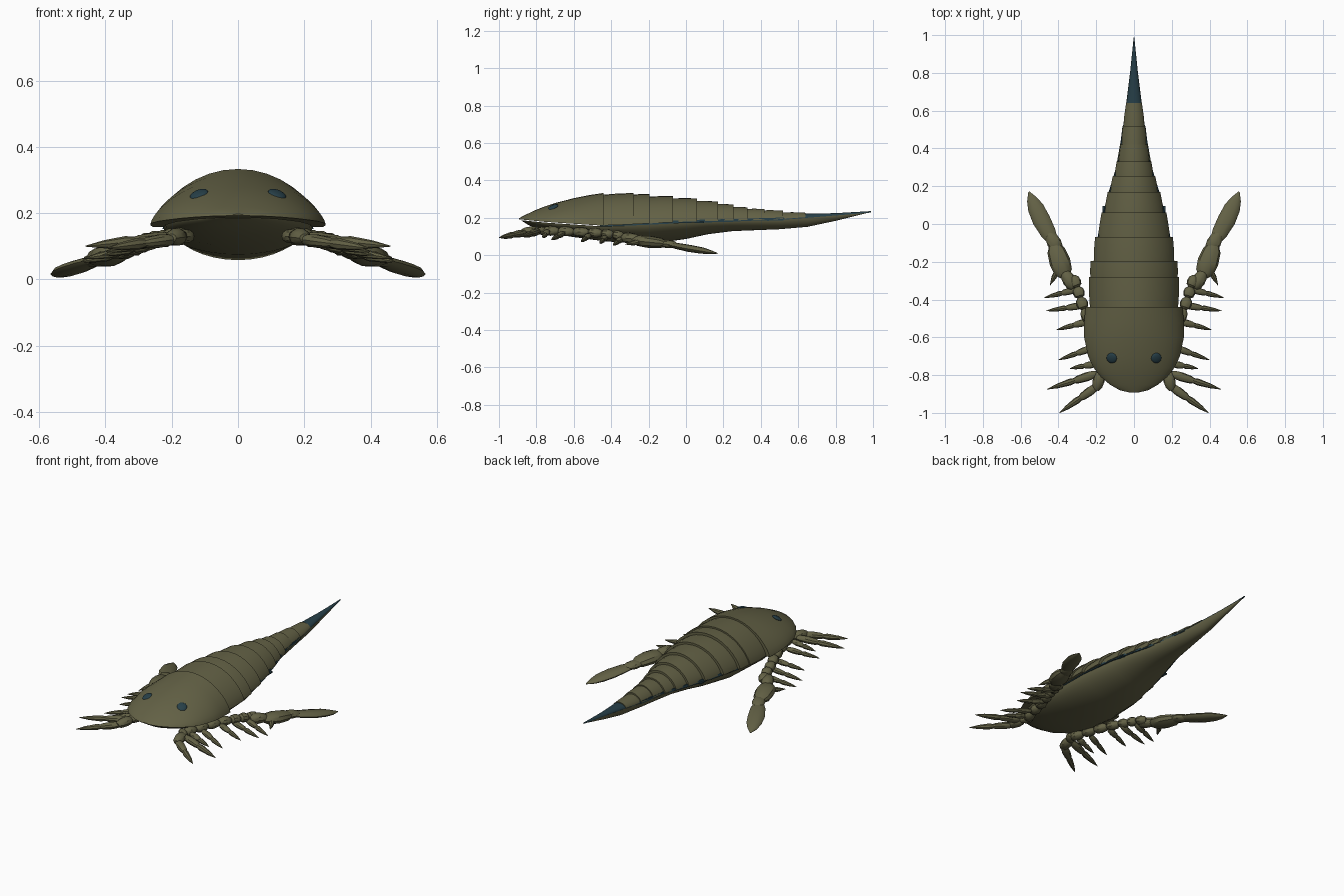
import bpy, bmesh, math
from mathutils import Vector

cube = bpy.data.objects.get("Cube")
if cube:
    bpy.data.objects.remove(cube, do_unlink=True)


def material(name, rgb):
    m = bpy.data.materials.new(name)
    m.use_nodes = True
    m.diffuse_color = (*rgb, 1)
    node = m.node_tree.nodes["Principled BSDF"]
    node.inputs["Base Color"].default_value = (*rgb, 1)
    node.inputs["Roughness"].default_value = 0.8
    return m


OLIVE = material("olive shell", (0.125, 0.12, 0.06))
TEAL = material("dark teal", (0.02, 0.05, 0.065))


def finish(name, bm, mat=OLIVE):
    bmesh.ops.recalc_face_normals(bm, faces=bm.faces)
    me = bpy.data.meshes.new(name)
    bm.to_mesh(me)
    bm.free()
    me.materials.append(mat)
    ob = bpy.data.objects.new(name, me)
    bpy.context.collection.objects.link(ob)
    bpy.ops.object.select_all(action="DESELECT")
    ob.select_set(True)
    bpy.context.view_layer.objects.active = ob
    bpy.ops.object.shade_smooth_by_angle(angle=math.radians(35))
    return ob


def loft(bm, rings):
    """Skin closed rings of equal size and cap both ends."""
    loops = [[bm.verts.new(p) for p in ring] for ring in rings]
    n = len(loops[0])
    for a, b in zip(loops, loops[1:]):
        for i in range(n):
            j = (i + 1) % n
            bm.faces.new((a[i], a[j], b[j], b[i]))
    bm.faces.new(loops[0])
    bm.faces.new(loops[-1])


def arch(y, w, rim, top, power=1.4, n=18):
    """Half-round section from rim to top (top may lie below the rim)."""
    return [(w * math.cos(math.pi * i / n), y,
             rim + (top - rim) * max(0, math.sin(math.pi * i / n)) ** power)
            for i in range(n + 1)]


def tube(bm, points, widths, flat=1.0, sides=10):
    """Tapered limb piece through points; flat squashes it vertically."""
    pts = [Vector(p) for p in points]
    rings = []
    for i, p in enumerate(pts):
        d = (pts[min(i + 1, len(pts) - 1)] - pts[max(i - 1, 0)]).normalized()
        side = d.cross(Vector((0, 0, 1))).normalized()
        up = side.cross(d)
        rings.append([p + widths[i] * (math.cos(t) * side + flat * math.sin(t) * up)
                      for t in (2 * math.pi * k / sides for k in range(sides))])
    loft(bm, rings)


def joint(bm, p, q, r, flat=0.85):
    """Bulging limb segment from p to q."""
    p, q = Vector(p), Vector(q)
    steps = ((0, 0.45), (0.15, 0.85), (0.45, 1), (0.8, 0.85), (1, 0.45))
    tube(bm, [p.lerp(q, t) for t, _ in steps], [r * k for _, k in steps], flat)


def spine(bm, p, q, r):
    """Two-part walking spine: thick base and a pointed end."""
    p, q = Vector(p), Vector(q)
    joint(bm, p, p.lerp(q, 0.5), r)
    tube(bm, [p.lerp(q, t) for t in (0.42, 0.55, 0.8, 1)],
         [r * 0.5, r * 0.75, r * 0.5, r * 0.06], sides=8)


def rim_at(y):
    """Height of the edge between back plates and belly."""
    keys = ((-0.9, 0.193), (-0.75, 0.178), (-0.44, 0.158), (0, 0.18), (0.5, 0.192), (1, 0.233))
    for (a, za), (b, zb) in zip(keys, keys[1:]):
        if y <= b:
            return za + (zb - za) * (y - a) / (b - a)
    return keys[-1][1]


# Head shield: y, half width, top height
head = ((-0.893, 0.02, 0.197), (-0.88, 0.075, 0.205), (-0.85, 0.128, 0.22),
        (-0.81, 0.175, 0.239), (-0.76, 0.215, 0.259), (-0.7, 0.243, 0.279),
        (-0.6, 0.264, 0.305), (-0.52, 0.264, 0.321), (-0.44, 0.257, 0.333))
bm = bmesh.new()
loft(bm, [arch(y, w, rim_at(y), t) for y, w, t in head])
finish("head_shield", bm)

# Overlapping back plates: start, end, half widths, top heights
plates = ((-0.46, -0.28, 0.232, 0.238, 0.322, 0.333),
          (-0.30, -0.195, 0.23, 0.229, 0.322, 0.328),
          (-0.21, -0.07, 0.212, 0.206, 0.312, 0.316),
          (-0.09, 0.06, 0.19, 0.172, 0.303, 0.304),
          (0.04, 0.17, 0.158, 0.139, 0.29, 0.287),
          (0.15, 0.255, 0.128, 0.112, 0.273, 0.271),
          (0.23, 0.33, 0.102, 0.092, 0.257, 0.256),
          (0.31, 0.42, 0.082, 0.073, 0.247, 0.247),
          (0.40, 0.518, 0.068, 0.061, 0.24, 0.238),
          (0.50, 0.64, 0.056, 0.042, 0.229, 0.227))
for k, (a, b, w0, w1, t0, t1) in enumerate(plates, 1):
    bm = bmesh.new()
    m, w, t = (a + b) / 2, (w0 + w1) / 2 + 0.003, (t0 + t1) / 2 + 0.002
    loft(bm, [arch(a, w0, rim_at(a), t0), arch(m, w, rim_at(m), t),
              arch(b, w1, rim_at(b), t1)])
    finish(f"back_plate_{k}", bm)

# Belly: y, half width, bottom height
belly = ((-0.88, 0.05, 0.185), (-0.84, 0.12, 0.16), (-0.76, 0.185, 0.13),
         (-0.62, 0.22, 0.1), (-0.44, 0.225, 0.075), (-0.2, 0.21, 0.058),
         (0, 0.172, 0.087), (0.12, 0.142, 0.113), (0.25, 0.104, 0.129),
         (0.5, 0.06, 0.139), (0.65, 0.04, 0.152), (0.8, 0.021, 0.184),
         (0.985, 0.002, 0.23))
bm = bmesh.new()
loft(bm, [arch(y, w, rim_at(y) - 0.004, z, 1.2) for y, w, z in belly])
finish("belly", bm)

# Dark membrane between plates and belly
bm = bmesh.new()
loft(bm, [[(s * w * k, y, rim_at(y) + h) for s, k, h in
           ((1, 1, -0.007), (1, 0.98, 0.008), (-1, 0.98, 0.008), (-1, 1, -0.007))]
          for y, w in ((-0.46, 0.228), (-0.2, 0.214), (0, 0.181),
                       (0.17, 0.134), (0.33, 0.085), (0.52, 0.06))])
finish("side_membrane", bm, TEAL)

# Tail spike
spike = ((0.5, 0.059, 0.222), (0.64, 0.04, 0.222), (0.8, 0.021, 0.225), (0.99, 0.001, 0.236))
bm = bmesh.new()
loft(bm, [arch(y, w, rim_at(y) - 0.004, t, 1.1) for y, w, t in spike])
finish("tail_spike", bm, TEAL)

# Eyes
for side, s in (("left", 1), ("right", -1)):
    bm = bmesh.new()
    bmesh.ops.create_uvsphere(bm, u_segments=14, v_segments=8, radius=1)
    bmesh.ops.scale(bm, vec=(0.028, 0.03, 0.009), verts=bm.verts)
    eye = finish(f"{side}_eye", bm, TEAL)
    eye.location = (s * 0.118, -0.71, 0.257)
    eye.rotation_euler = Vector((s * 0.34, -0.42, 1)).to_track_quat("Z", "Y").to_euler()

# Limbs on both sides
for side, s in (("left", 1), ("right", -1)):
    def at(x, y, z):
        return (s * x, y, z)

    # Front leg with two long claws
    bm = bmesh.new()
    joint(bm, at(0.14, -0.74, 0.13), at(0.195, -0.8, 0.13), 0.026)
    joint(bm, at(0.175, -0.78, 0.13), at(0.2, -0.88, 0.125), 0.032)
    spine(bm, at(0.19, -0.79, 0.128), at(0.46, -0.875, 0.1), 0.024)
    spine(bm, at(0.19, -0.855, 0.122), at(0.395, -1.0, 0.094), 0.024)
    finish(f"{side}_front_leg", bm)

    # Row of short walking legs
    feet = ((0.2, -0.74, 0.34, -0.765), (0.22, -0.655, 0.4, -0.72),
            (0.24, -0.515, 0.41, -0.56), (0.265, -0.43, 0.465, -0.46),
            (0.3, -0.345, 0.475, -0.39))
    for k, (x0, y0, x1, y1) in enumerate(feet, 1):
        z = 0.128 - 0.01 * k
        bm = bmesh.new()
        spine(bm, at(x0, y0, z + 0.01), at(x1, y1, z - 0.025), 0.019)
        finish(f"{side}_walking_leg_{k}", bm)

    # Jointed swimming arm
    chain = ((0.165, -0.76, 0.13), (0.19, -0.68, 0.13), (0.21, -0.6, 0.125),
             (0.235, -0.52, 0.122), (0.265, -0.45, 0.118), (0.285, -0.39, 0.11),
             (0.3, -0.335, 0.102), (0.325, -0.275, 0.092), (0.37, -0.27, 0.085))
    bm = bmesh.new()
    for p, q in zip(chain, chain[1:-1]):
        joint(bm, at(*p), at(*q), 0.032)
    joint(bm, at(0.318, -0.34, 0.095), at(0.372, -0.25, 0.085), 0.036)
    joint(bm, at(0.365, -0.28, 0.08), at(0.425, -0.105, 0.062), 0.056, 0.6)
    joint(bm, at(0.40, -0.14, 0.065), at(0.45, -0.05, 0.055), 0.038, 0.6)
    tube(bm, [at(0.4, -0.24, 0.075), at(0.425, -0.285, 0.065), at(0.445, -0.325, 0.058)],
         [0.018, 0.013, 0.001], sides=8)
    finish(f"{side}_swimming_arm", bm)

    # Flat paddle at the end of the arm
    bm = bmesh.new()
    tube(bm, [at(0.425, -0.1, 0.057), at(0.452, -0.05, 0.05), at(0.49, 0.02, 0.036),
              at(0.52, 0.085, 0.025), at(0.54, 0.13, 0.016), at(0.556, 0.17, 0.01)],
         [0.024, 0.041, 0.048, 0.043, 0.028, 0.004], 0.4)
    finish(f"{side}_paddle", bm)

    # Small gill flap beside the tail
    bm = bmesh.new()
    bmesh.ops.create_cube(bm, size=1)
    bmesh.ops.scale(bm, vec=(0.04, 0.05, 0.008), verts=bm.verts)
    bmesh.ops.translate(bm, vec=(s * 0.148, 0.07, 0.176), verts=bm.verts)
    finish(f"{side}_gill_flap", bm, TEAL)
